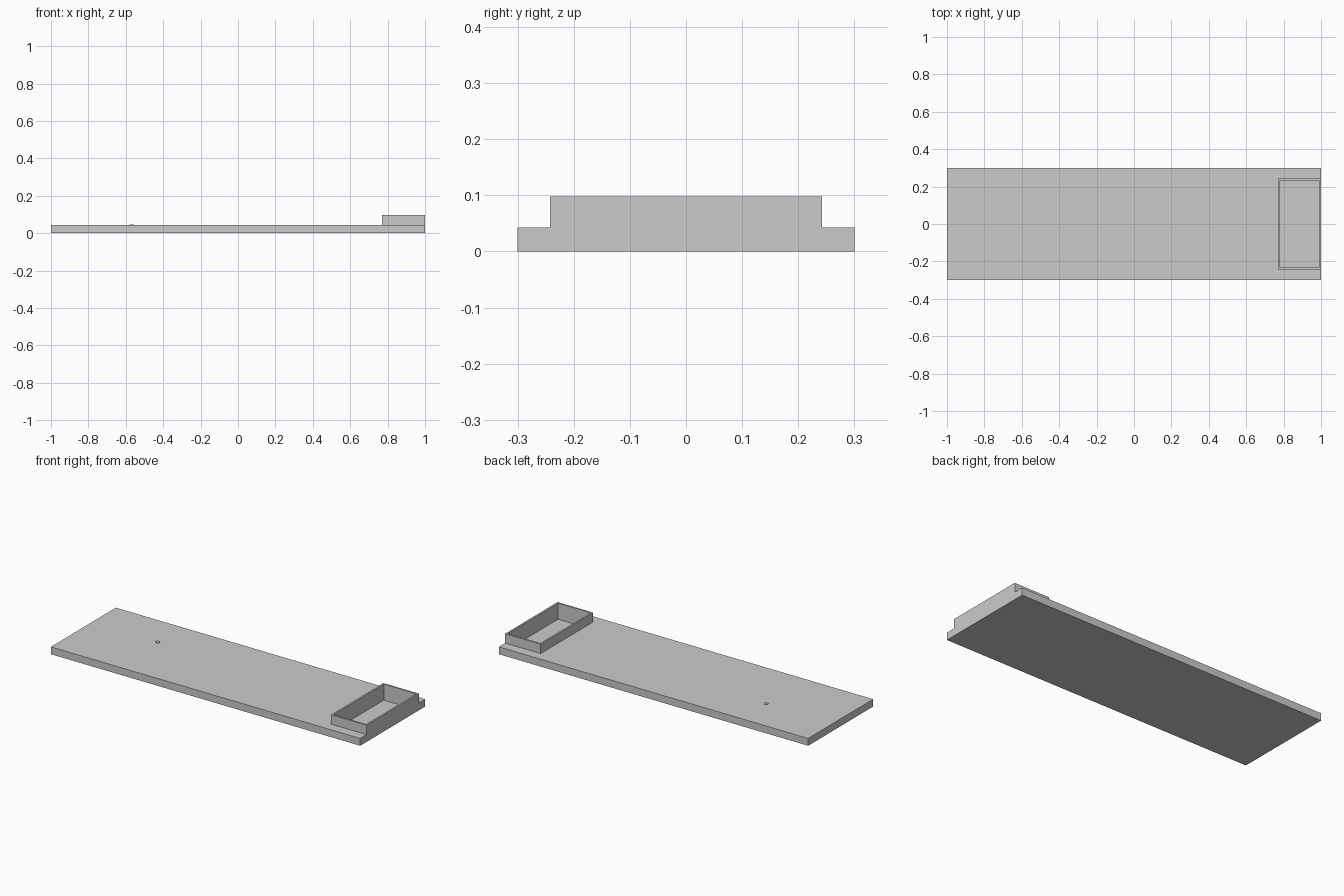
import bpy

if "Cube" in bpy.data.objects:
    bpy.data.objects.remove(bpy.data.objects["Cube"])


def box(name, x, y, z):
    """Axis-aligned box from (min, max) ranges."""
    bpy.ops.mesh.primitive_cube_add(
        size=1, location=[(a + b) / 2 for a, b in (x, y, z)])
    ob = bpy.context.object
    ob.name = name
    ob.scale = [b - a for a, b in (x, y, z)]
    bpy.ops.object.transform_apply(location=True, rotation=False, scale=True)
    return ob


def cut(ob, cutter):
    mod = ob.modifiers.new("pocket", 'BOOLEAN')
    mod.operation = 'DIFFERENCE'
    mod.solver = 'EXACT'
    mod.object = cutter
    bpy.context.view_layer.objects.active = ob
    bpy.ops.object.modifier_apply(modifier=mod.name)


TOP, RIM, FLOOR = 0.043, 0.098, 0.004
X0, X1, HALF, WALL = 0.77, 1.0, 0.242, 0.01

# Long flat slab and the raised rim at its right end
slab = box("slab", (-1, 1), (-0.3, 0.3), (0, TOP))
rim = box("tray_rim", (X0, X1), (-HALF, HALF), (TOP, RIM))

# Deep pocket running through the rim down to a thin floor
pocket = box("pocket_cutter", (X0 + WALL, X1 - WALL),
             (-HALF + WALL, HALF - WALL), (FLOOR, 0.2))
for part in (slab, rim):
    cut(part, pocket)
bpy.data.objects.remove(pocket)

# Small round stud on the slab
bpy.ops.mesh.primitive_cylinder_add(
    vertices=16, radius=0.011, depth=0.012, location=(-0.57, 0.073, TOP - 0.002))
bpy.context.object.name = "stud"
